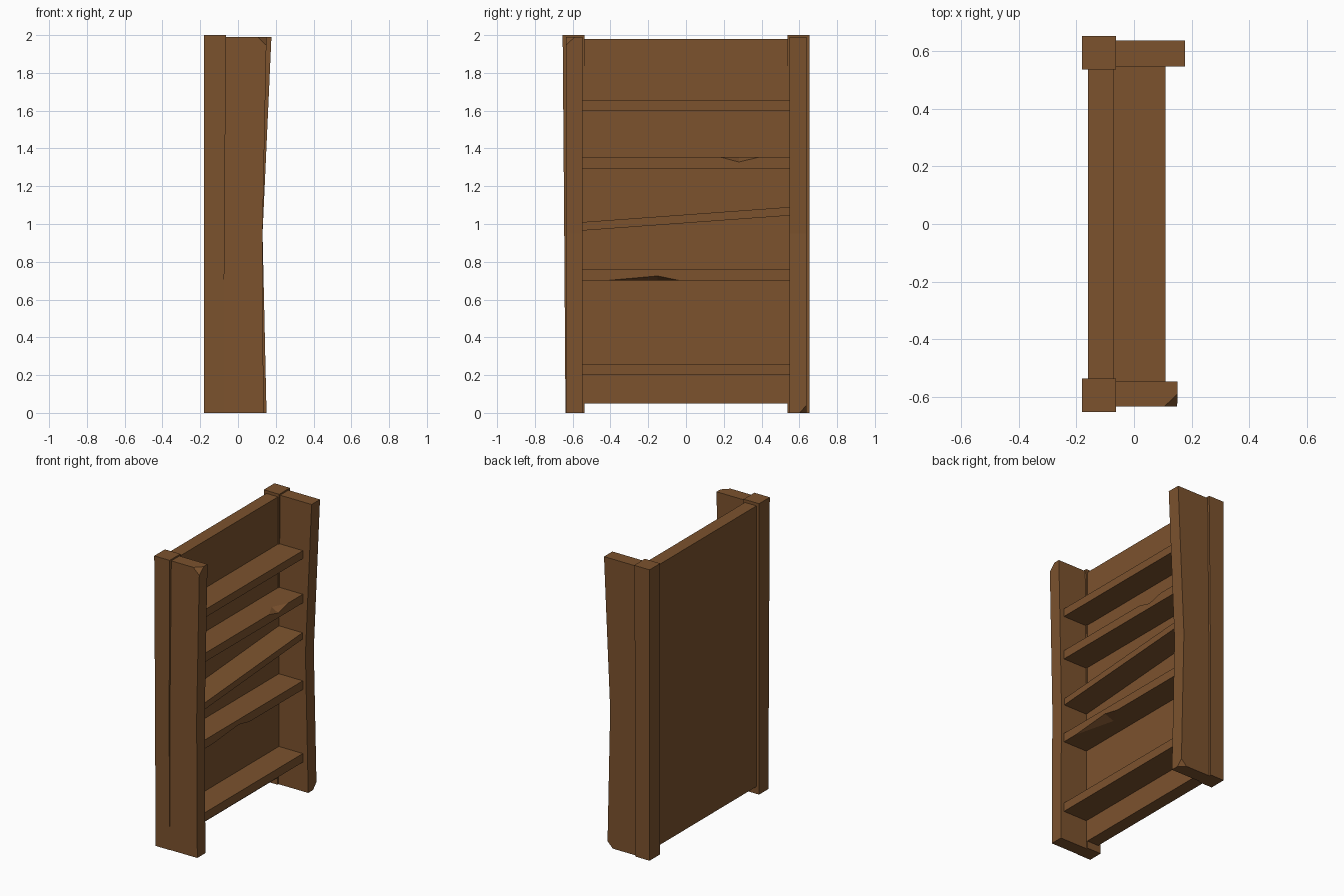
import bpy, bmesh
from mathutils import Vector

if "Cube" in bpy.data.objects:
    bpy.data.objects.remove(bpy.data.objects["Cube"])

wood = bpy.data.materials.new("brown wood")
wood.diffuse_color = (0.2, 0.085, 0.027, 1)
wood.use_nodes = True
wood.node_tree.nodes["Principled BSDF"].inputs["Base Color"].default_value = wood.diffuse_color


def finish(name, bm):
    bmesh.ops.recalc_face_normals(bm, faces=bm.faces)
    mesh = bpy.data.meshes.new(name)
    bm.to_mesh(mesh)
    bm.free()
    mesh.materials.append(wood)
    bpy.context.collection.objects.link(bpy.data.objects.new(name, mesh))


def loft(name, rings, chip=None):
    """Stack of rectangles (x0, x1, y0, y1, z); chip = 3 points of a corner cut."""
    bm = bmesh.new()
    loops = [[bm.verts.new(p) for p in ((a, c, z), (b, c, z), (b, d, z), (a, d, z))]
             for a, b, c, d, z in rings]
    bm.faces.new(loops[0])
    bm.faces.new(loops[-1])
    for lo, hi in zip(loops, loops[1:]):
        for i in range(4):
            j = (i + 1) % 4
            bm.faces.new((lo[i], lo[j], hi[j], hi[i]))
    if chip:
        p, q, r = map(Vector, chip)
        n = (q - p).cross(r - p).normalized()
        if n.dot(p - Vector((0, p.y, 1))) < 0:
            n = -n
        bmesh.ops.recalc_face_normals(bm, faces=bm.faces)
        bmesh.ops.bisect_plane(bm, geom=bm.verts[:] + bm.edges[:] + bm.faces[:],
                               plane_co=p, plane_no=n, clear_outer=True)
        bmesh.ops.holes_fill(bm, edges=[e for e in bm.edges if e.is_boundary])
    finish(name, bm)


def shelf(name, low, high, tilt=0, front=0.11, chip=None):
    """Board along y; chip = (y start, y deepest, y end, height, depth, on_top)."""
    bm = bmesh.new()
    W, back = 0.56, -0.10
    if chip and not chip[5]:
        low, high = high, low          # the chipped side is always 'high'
    v = lambda x, y, z: bm.verts.new((x, y, z + tilt * y / 0.55))
    b0, b1, b2, b3 = [v(x, y, low) for x, y in
                      ((back, -W), (front, -W), (front, W), (back, W))]
    t0, t1, t2, t3 = [v(x, y, high) for x, y in
                      ((back, -W), (front, -W), (front, W), (back, W))]
    top, face = [t0, t1, t2, t3], [b1, b2, t2, t1]
    if chip:
        ya, yc, yb, h, depth, on_top = chip
        A, B = v(front, ya, high), v(front, yb, high)
        C = v(front, yc, high - h if on_top else high + h)
        D = v(front - depth, yc, high)
        top = [t0, t1, A, D, B, t2, t3]
        face = [b1, b2, t2, B, C, A, t1]
        bm.faces.new((A, C, D))
        bm.faces.new((D, C, B))
    for f in (top, face, [b0, b3, b2, b1], [b0, b1, t1, t0],
              [b2, b3, t3, t2], [b3, b0, t0, t3]):
        bm.faces.new(f)
    finish(name, bm)


# rear corner posts, slightly tapered
loft("rear_post_near", [(-0.18, -0.075, -0.638, -0.537, 0),
                        (-0.18, -0.072, -0.645, -0.537, 1),
                        (-0.18, -0.0625, -0.653, -0.537, 2)])
loft("rear_post_far", [(-0.18, -0.075, 0.537, 0.653, 0),
                       (-0.18, -0.072, 0.537, 0.653, 1),
                       (-0.18, -0.0625, 0.537, 0.653, 2)])

# side planks with worn front edges and one chipped corner each
loft("side_plank_near", [(-0.12, 0.135, -0.635, -0.547, 0),
                         (-0.12, 0.13, -0.635, -0.547, 0.95),
                         (-0.12, 0.151, -0.635, -0.547, 1.99)],
     ((0.105, -0.635, 1.99), (0.151, -0.59, 1.99), (0.151, -0.635, 1.945)))
loft("side_plank_far", [(-0.12, 0.151, 0.547, 0.638, 0),
                        (-0.12, 0.13, 0.547, 0.638, 0.95),
                        (-0.12, 0.177, 0.547, 0.638, 1.99)],
     ((0.11, 0.638, 0), (0.151, 0.60, 0), (0.15, 0.638, 0.04)))

# back panel
loft("back_panel", [(-0.16, -0.072, -0.56, 0.56, 0.05),
                    (-0.16, -0.072, -0.56, 0.56, 1.98)])

# shelves, one tilted and two chipped
shelf("shelf_bottom", 0.20, 0.26)
shelf("shelf_second", 0.70, 0.76, chip=(-0.43, -0.15, -0.03, 0.025, 0.07, False))
shelf("shelf_tilted", 1.005, 1.05, tilt=0.04, front=0.107)
shelf("shelf_fourth", 1.295, 1.355, chip=(0.18, 0.28, 0.39, 0.027, 0.05, True))
shelf("shelf_top", 1.60, 1.655)
